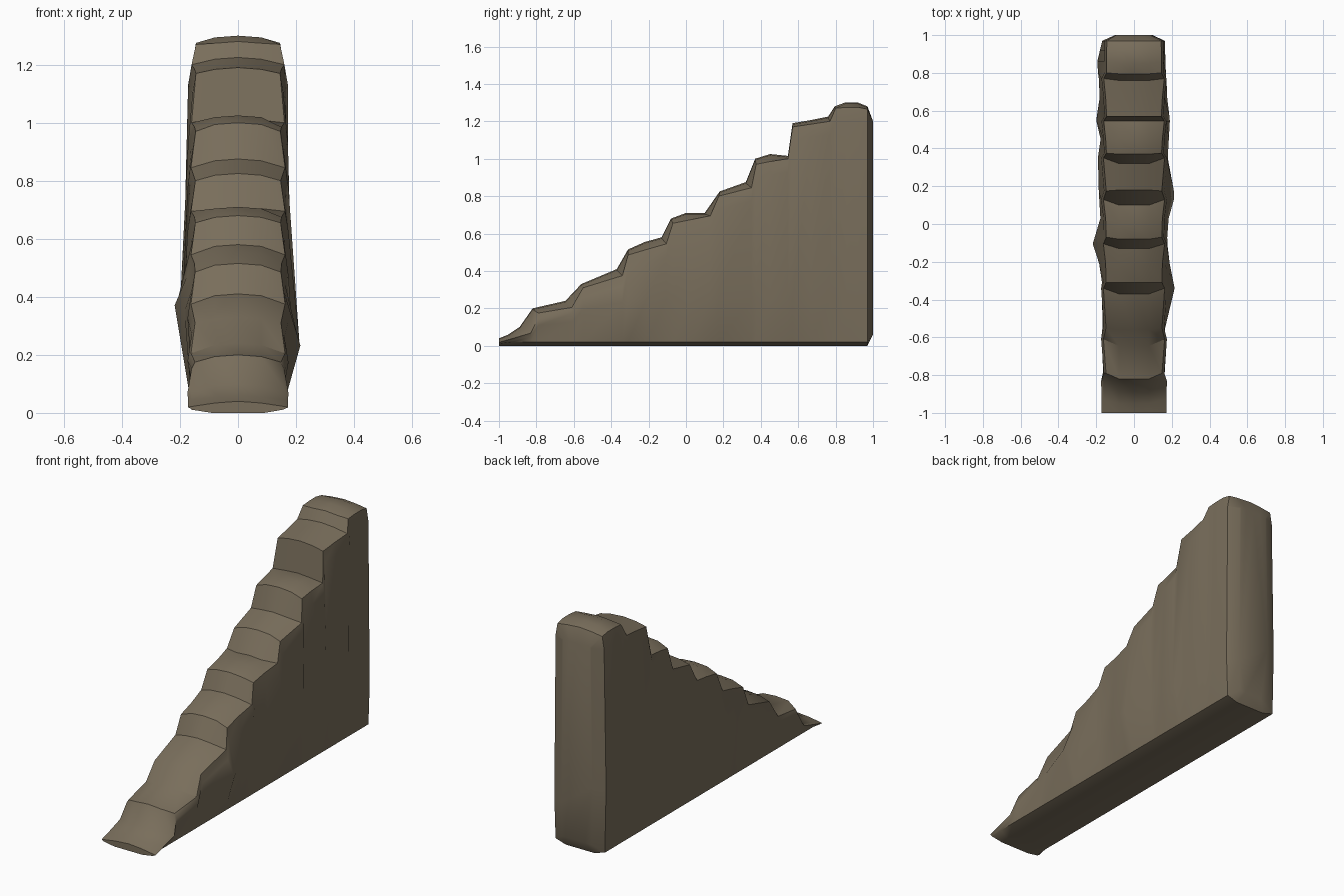
import bpy, bmesh

# centre line (y, z) and side edge (y, z) of the tread surface, plus edge half width
STATIONS = [
    (-1.00, 0.04, -1.00, 0.022, .16), (-0.95, 0.06, -0.93, 0.045, .16),
    (-0.89, 0.10, -0.83, 0.08, .162), (-0.82, 0.20, -0.79, 0.175, .148),
    (-0.645, 0.24, -0.61, 0.205, .162), (-0.56, 0.33, -0.55, 0.31, .148),
    (-0.37, 0.41, -0.34, 0.375, .162), (-0.31, 0.515, -0.31, 0.485, .148),
    (-0.22, 0.555, -0.21, 0.515, .15), (-0.13, 0.58, -0.105, 0.545, .162),
    (-0.08, 0.68, -0.07, 0.655, .147), (0.00, 0.71, 0.03, 0.675, .15),
    (0.10, 0.71, 0.13, 0.695, .162), (0.18, 0.825, 0.175, 0.80, .147),
    (0.32, 0.875, 0.35, 0.845, .162), (0.37, 1.00, 0.375, 0.97, .146),
    (0.45, 1.025, 0.45, 0.985, .15), (0.545, 1.015, 0.545, 1.00, .16),
    (0.57, 1.19, 0.57, 1.17, .145), (0.66, 1.205, 0.67, 1.185, .15),
    (0.76, 1.225, 0.77, 1.20, .16), (0.795, 1.28, 0.80, 1.27, .145),
    (0.85, 1.30, 0.86, 1.275, .145), (0.92, 1.30, 0.92, 1.275, .145),
    (0.97, 1.28, 0.97, 1.265, .143),
]
# uneven bulge of each wall: (y, half width)
RIGHT = [(-1, .16), (-.55, .165), (-.34, .215), (-.15, .177), (0, .175), (.15, .217),
         (.32, .177), (.55, .19), (.7, .172), (.97, .163)]
LEFT = [(-1, .163), (-.25, .17), (-.11, .22), (.03, .178), (.32, .195), (.45, .177),
        (.55, .2), (.7, .177), (.85, .197), (.97, .168)]


def lerp_table(table, y):
    for (a, u), (b, v) in zip(table, table[1:]):
        if y <= b:
            return u + (v - u) * (y - a) / (b - a)
    return table[-1][1]


def ring(yc, zc, ye, ze, e):
    """Cross-section, anticlockwise seen from the front."""
    wr, wl = lerp_table(RIGHT, ye), lerp_table(LEFT, ye)
    low = min(0.02, ze * 0.5)
    zr, zl = min(.25, ze * .62), min(.39, ze * .68)
    return [(-.09, yc, 0), (.09, yc, 0), (.155, ye, low), (wr, ye, zr),
            (e + .012, ye, ze - min(.07, (ze - zr) * .4)), (e, ye, ze),
            (.08, yc, zc - .006), (0, yc, zc), (-.08, yc, zc - .006),
            (-e, ye, ze), (-e - .012, ye, ze - min(.07, (ze - zl) * .4)),
            (-wl, ye, zl), (-.16, ye, low)]


bm = bmesh.new()
rings = [[bm.verts.new(p) for p in ring(*s)] for s in STATIONS]
# rounded back wall: last section pulled in towards a flat panel
rings.append([bm.verts.new((v.co.x * .6, 1.0, min(max(v.co.z, .06), 1.2)))
              for v in rings[-1]])
for a, b in zip(rings, rings[1:]):
    for i in range(len(a)):
        j = (i + 1) % len(a)
        bm.faces.new((a[i], a[j], b[j], b[i]))
bm.faces.new(rings[0])
bm.faces.new(rings[-1])
bmesh.ops.recalc_face_normals(bm, faces=bm.faces)

mesh = bpy.data.meshes.new("stone_staircase")
bm.to_mesh(mesh)
bm.free()
stairs = bpy.data.objects.new("stone_staircase", mesh)
bpy.context.collection.objects.link(stairs)

# worn brown stone
stone = bpy.data.materials.new("brown stone")
stone.diffuse_color = (0.19, 0.155, 0.105, 1)
mesh.materials.append(stone)

bpy.context.view_layer.objects.active = stairs
stairs.select_set(True)
bpy.ops.object.shade_smooth_by_angle(angle=0.6)
